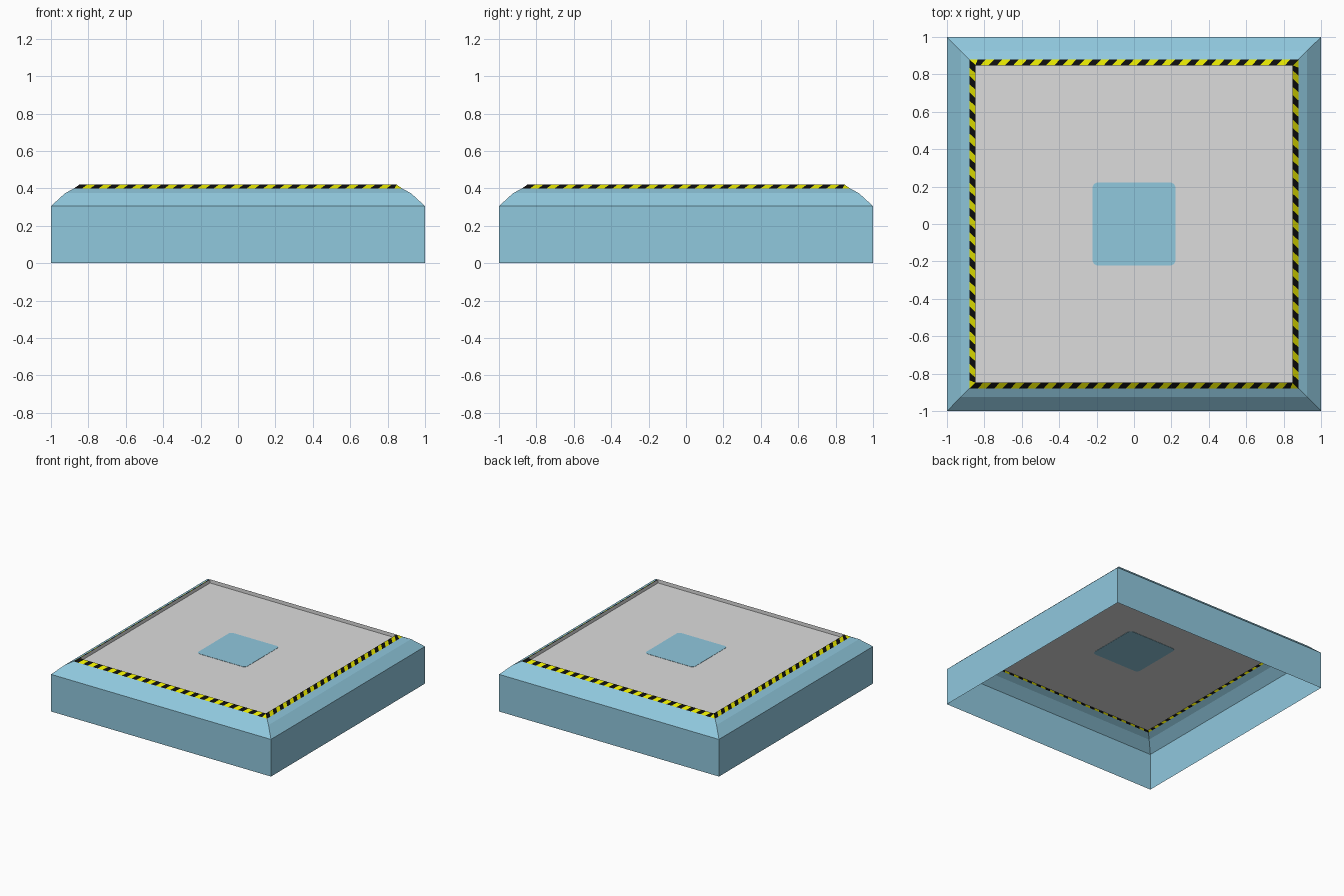
import bpy, bmesh, math
from mathutils import Matrix

if "Cube" in bpy.data.objects:
    bpy.data.objects.remove(bpy.data.objects["Cube"])


def material(name, rgb):
    m = bpy.data.materials.new(name)
    m.diffuse_color = (*rgb, 1)
    m.use_nodes = True
    m.node_tree.nodes["Principled BSDF"].inputs["Base Color"].default_value = m.diffuse_color
    return m


BLUE = material("light blue", (0.28, 0.58, 0.73))
GREY = material("light grey", (0.72, 0.72, 0.72))
YELLOW = material("hazard yellow", (0.76, 0.76, 0.0))
BLACK = material("black", (0.004, 0.004, 0.004))


def finish(bm, name, mats):
    bmesh.ops.remove_doubles(bm, verts=bm.verts, dist=1e-4)
    mesh = bpy.data.meshes.new(name)
    bm.to_mesh(mesh)
    bm.free()
    for m in mats:
        mesh.materials.append(m)
    ob = bpy.data.objects.new(name, mesh)
    bpy.context.collection.objects.link(ob)
    return ob


def square_ring(bm, half, z):
    return [bm.verts.new((sx * half, sy * half, z))
            for sx, sy in ((-1, -1), (1, -1), (1, 1), (-1, 1))]


def square_shell(name, profile, mat, cap=False):
    """Sweep a (half width, height) profile round a square; open below."""
    bm = bmesh.new()
    rings = [square_ring(bm, h, z) for h, z in profile]
    for a, b in zip(rings, rings[1:]):
        for i in range(4):
            j = (i + 1) % 4
            bm.faces.new((a[i], a[j], b[j], b[i]))
    if cap:
        bm.faces.new(rings[-1])
    return finish(bm, name, [mat])


RIM_OUT, RIM_IN = 0.88, 0.848
Z_RIM, Z_TOP, Z_FLOOR = 0.398, 0.42, 0.39

# Outer walls with two bevel steps
square_shell("base_shell", [(1, 0), (1, 0.305), (0.925, 0.374), (RIM_OUT, Z_RIM)], BLUE)

# Recessed deck with its low inner wall
square_shell("deck", [(RIM_IN, Z_TOP), (RIM_IN, Z_FLOOR)], GREY, cap=True)

# Sloped hazard rim: slanted cells alternating black and yellow on each side
bm = bmesh.new()
CELLS, SKEW = 40, 0.03
step = 2 * RIM_OUT / CELLS
for side in range(4):
    turn = Matrix.Rotation(side * math.pi / 2, 4, 'Z')
    new = []
    for i in range(CELLS + 1):
        u = -RIM_OUT + i * step
        t = max(-RIM_IN, min(RIM_IN, u + SKEW)) if i else -RIM_IN
        pair = (bm.verts.new((u, -RIM_OUT, Z_RIM)), bm.verts.new((t, -RIM_IN, Z_TOP)))
        new.append(pair)
    for i, (a, b) in enumerate(zip(new, new[1:])):
        f = bm.faces.new((a[0], b[0], b[1], a[1]))
        f.material_index = i % 2
    bmesh.ops.transform(bm, matrix=turn, verts=[v for p in new for v in p])
finish(bm, "hazard_rim", [BLACK, YELLOW])

# Plain rounded square marker in the middle of the deck
bm = bmesh.new()
HALF, R, SEG = 0.222, 0.03, 5
outline = []
for k, (sx, sy) in enumerate(((1, 1), (-1, 1), (-1, -1), (1, -1))):
    for s in range(SEG + 1):
        a = (k + s / SEG) * math.pi / 2
        outline.append(bm.verts.new((sx * (HALF - R) + R * math.cos(a),
                                     sy * (HALF - R) + R * math.sin(a), Z_FLOOR - 0.002)))
face = bm.faces.new(outline)
ext = bmesh.ops.extrude_face_region(bm, geom=[face], use_keep_orig=True)
bmesh.ops.translate(bm, vec=(0, 0, 0.004),
                    verts=[g for g in ext["geom"] if isinstance(g, bmesh.types.BMVert)])
bmesh.ops.recalc_face_normals(bm, faces=bm.faces)
finish(bm, "centre_marker", [BLUE])
